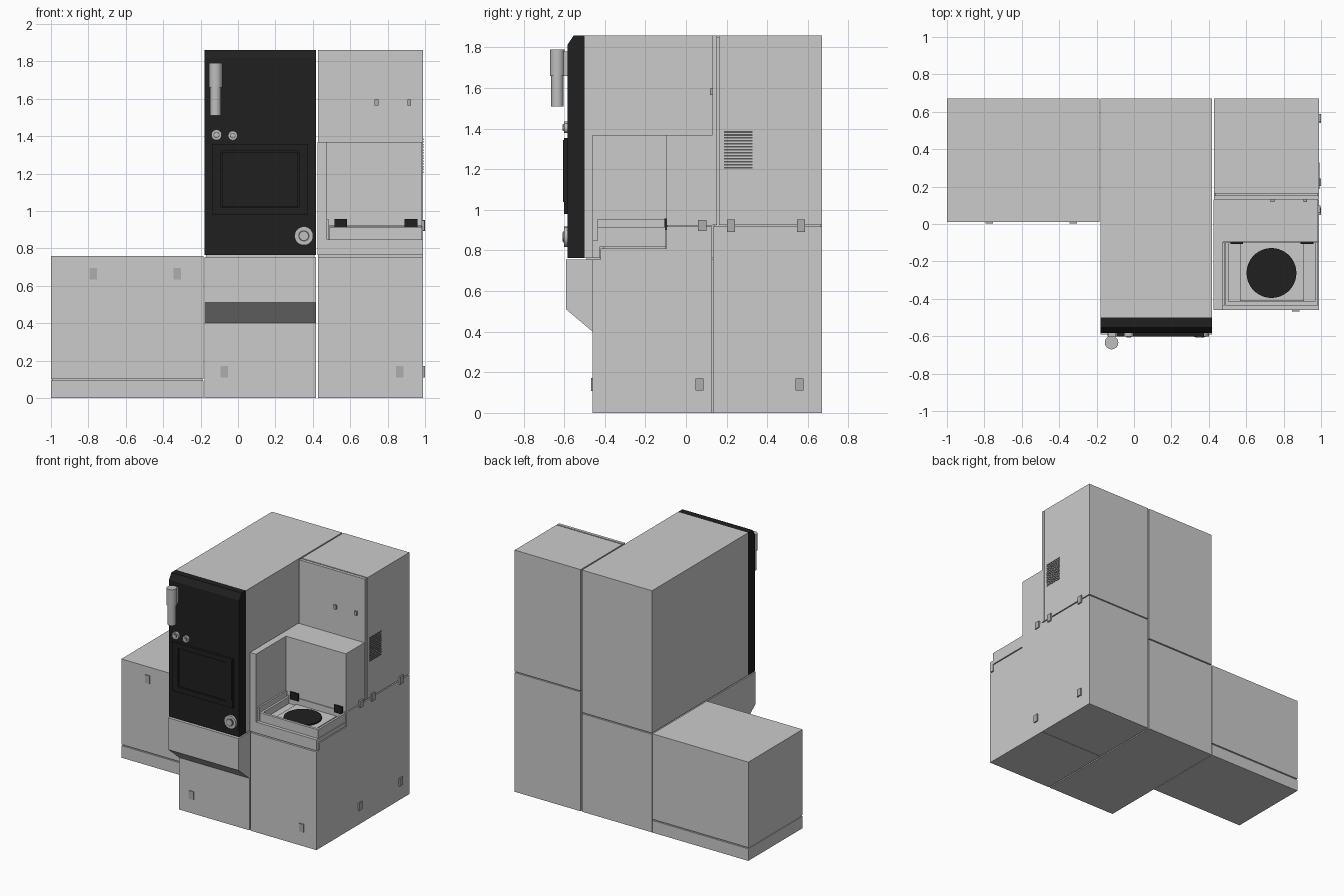
import bpy, bmesh, math
from mathutils import Matrix, Vector

if "Cube" in bpy.data.objects:
    bpy.data.objects.remove(bpy.data.objects["Cube"])


def material(name, r, g, b):
    m = bpy.data.materials.new(name)
    m.diffuse_color = (r, g, b, 1)
    m.use_nodes = True
    m.node_tree.nodes["Principled BSDF"].inputs["Base Color"].default_value = m.diffuse_color
    return m


PANEL = material("light grey panel", 0.6, 0.6, 0.6)
BLACK = material("black", 0.014, 0.014, 0.014)
SILVER = material("silver", 0.52, 0.52, 0.52)
LATCH = material("latch grey", 0.42, 0.42, 0.42)
VENT = material("vent dark grey", 0.1, 0.1, 0.1)


def finish(name, bm, mat):
    bmesh.ops.recalc_face_normals(bm, faces=bm.faces[:])
    me = bpy.data.meshes.new(name)
    bm.to_mesh(me)
    bm.free()
    me.materials.append(mat)
    ob = bpy.data.objects.new(name, me)
    bpy.context.collection.objects.link(ob)
    return ob


def add_box(bm, x, y, z):
    lo, hi = Vector((x[0], y[0], z[0])), Vector((x[1], y[1], z[1]))
    bmesh.ops.create_cube(bm, size=1, matrix=Matrix.Translation((lo + hi) / 2)
                          @ Matrix.Diagonal((*(hi - lo), 1)))


def box(name, x, y, z, mat=PANEL):
    bm = bmesh.new()
    add_box(bm, x, y, z)
    return finish(name, bm, mat)


def profile(name, x, pts, mat=PANEL):
    """Extrude a (y, z) outline along x."""
    bm = bmesh.new()
    f = bm.faces.new([bm.verts.new((x[0], y, z)) for y, z in pts])
    out = bmesh.ops.extrude_face_region(bm, geom=[f])
    vs = [v for v in out["geom"] if isinstance(v, bmesh.types.BMVert)]
    bmesh.ops.translate(bm, verts=vs, vec=(x[1] - x[0], 0, 0))
    return finish(name, bm, mat)


def cylinder(name, c, r, depth, mat, axis="Z", sides=40):
    bm = bmesh.new()
    m = Matrix.Translation(c)
    if axis == "Y":
        m = m @ Matrix.Rotation(math.pi / 2, 4, "X")
    bmesh.ops.create_cone(bm, cap_ends=True, segments=sides, radius1=r,
                          radius2=r, depth=depth, matrix=m)
    for f in bm.faces:
        f.smooth = len(f.verts) == 4
    return finish(name, bm, mat)


# Left low cabinet: plinth, recessed seam, body
LX = (-1.0, -0.184)
box("left_plinth", LX, (0.01, 0.67), (0, 0.093))
box("left_seam_core", (-0.995, -0.19), (0.02, 0.662), (0.08, 0.12))
box("left_cabinet", LX, (0.01, 0.67), (0.102, 0.76))

# Centre tower: base with sloped overhang, seam, upper body
CX = (-0.18, 0.418)
profile("centre_base", CX, [(0.67, 0), (0.67, 0.755), (-0.59, 0.755),
                            (-0.59, 0.51), (-0.46, 0.40), (-0.46, 0)])
box("centre_seam_core", (-0.17, 0.408), (-0.49, 0.66), (0.74, 0.78))
box("centre_tower", CX, (-0.5, 0.67), (0.764, 1.86))

# Black front door with bevelled top
profile("front_door", CX, [(-0.5, 0.764), (-0.5, 1.86), (-0.553, 1.86),
                           (-0.583, 1.815), (-0.583, 0.764)], BLACK)

# Window: raised frame around a recessed pane, with a slim pull bar
bm = bmesh.new()
for x, z in (((-0.14, -0.09), (0.98, 1.355)), ((0.325, 0.375), (0.98, 1.355)),
             ((-0.09, 0.325), (0.98, 1.02)), ((-0.09, 0.325), (1.32, 1.355))):
    add_box(bm, x, (-0.602, -0.58), z)
finish("window_frame", bm, BLACK)
box("window_pane", (-0.085, 0.32), (-0.596, -0.58), (1.025, 1.315), BLACK)
box("window_pull", (0.365, 0.371), (-0.606, -0.6), (1.04, 1.345), BLACK)

# Signal lamp on its bracket
cylinder("lamp_tube", (-0.12, -0.634, 1.65), 0.03, 0.28, SILVER)
cylinder("lamp_collar", (-0.12, -0.634, 1.725), 0.036, 0.13, SILVER)
box("lamp_bracket", (-0.14, -0.1), (-0.62, -0.58), (1.66, 1.78), SILVER)

# Round knobs with a dark ring and a hub
for i, (x, z, r) in enumerate(((-0.115, 1.407, 0.028), (-0.028, 1.403, 0.025),
                               (0.352, 0.867, 0.05))):
    cylinder(f"knob_{i}", (x, -0.59, z), r, 0.022, SILVER, "Y")
    cylinder(f"knob_ring_{i}", (x, -0.599, z), r * 0.6, 0.008, VENT, "Y")
    cylinder(f"knob_hub_{i}", (x, -0.6, z), r * 0.45, 0.016, SILVER, "Y")

# Right module lower: front cabinet, rear cabinet
RX = (0.428, 0.99)
profile("right_front_cabinet", RX,
        [(-0.46, 0), (-0.46, 0.755), (-0.42, 0.755), (-0.42, 0.81),
         (-0.095, 0.81), (-0.095, 0.918), (0.129, 0.918), (0.129, 0)])
box("right_rear_cabinet", RX, (0.132, 0.67), (0, 0.918))

# Work table with stepped front lip
box("table_core", (0.435, 0.98), (-0.41, -0.1), (0.8, 0.83))
profile("work_table", (0.475, 0.99),
        [(-0.46, 0.764), (-0.46, 0.848), (-0.098, 0.848), (-0.098, 0.818),
         (-0.427, 0.818), (-0.427, 0.764)])

# Side screen and rear block of the work bay
box("bay_left_wall", (0.424, 0.475), (-0.46, -0.095), (0.764, 1.37))
box("bay_rear_block", (0.424, 0.985), (-0.095, 0.13), (0.922, 1.37))

# Tray: floor, rims, inner plate and black disc
bm = bmesh.new()
add_box(bm, (0.49, 0.985), (-0.435, -0.1), (0.846, 0.862))
add_box(bm, (0.49, 0.985), (-0.435, -0.415), (0.862, 0.915))
add_box(bm, (0.49, 0.506), (-0.415, -0.1), (0.862, 0.915))
add_box(bm, (0.969, 0.985), (-0.415, -0.1), (0.862, 0.915))
finish("tray", bm, PANEL)
box("tray_left_guard", (0.475, 0.487), (-0.435, -0.1), (0.846, 0.955))
box("tray_plate", (0.567, 0.909), (-0.413, -0.1), (0.86, 0.872))
cylinder("black_disc", (0.735, -0.262, 0.876), 0.133, 0.012, BLACK, sides=64)
for i, x in enumerate((0.55, 0.925)):
    box(f"tray_hinge_{i}", (x - 0.034, x + 0.034), (-0.106, -0.09),
        (0.9, 0.957), BLACK)

# Upper right cabinet: door, gap core and body
box("upper_door", RX, (0.13, 0.153), (0.926, 1.86))
box("upper_gap_core", (0.435, 0.98), (0.14, 0.662), (0.91, 1.85))
box("upper_cabinet", RX, (0.162, 0.67), (0.926, 1.86))
for i, x in enumerate((0.74, 0.915)):
    box(f"upper_catch_{i}", (x - 0.01, x + 0.01), (0.118, 0.135),
        (1.565, 1.597), LATCH)

# Vent slats on the right side
bm = bmesh.new()
for i in range(13):
    z = 1.208 + i * 0.0147
    add_box(bm, (0.985, 0.992), (0.187, 0.328), (z - 0.0045, z + 0.0045))
finish("vent_slats", bm, VENT)

# Latches on the fronts (x, front y, z)
for i, (x, y, z) in enumerate(((-0.775, 0.01, 0.665), (-0.325, 0.01, 0.665),
                               (-0.073, -0.46, 0.14), (0.865, -0.46, 0.14))):
    box(f"front_latch_{i}", (x - 0.02, x + 0.02), (y - 0.007, y + 0.01),
        (z - 0.031, z + 0.031), LATCH)

# Latches on the right side (y, z)
for i, (y, z) in enumerate(((0.067, 0.14), (0.56, 0.14),
                            (0.222, 0.922), (0.567, 0.922))):
    box(f"side_latch_{i}", (0.98, 1.0), (y - 0.02, y + 0.02),
        (z - 0.03, z + 0.03), LATCH)
box("tray_side_latch", (0.98, 0.998), (0.06, 0.1), (0.895, 0.95), LATCH)
